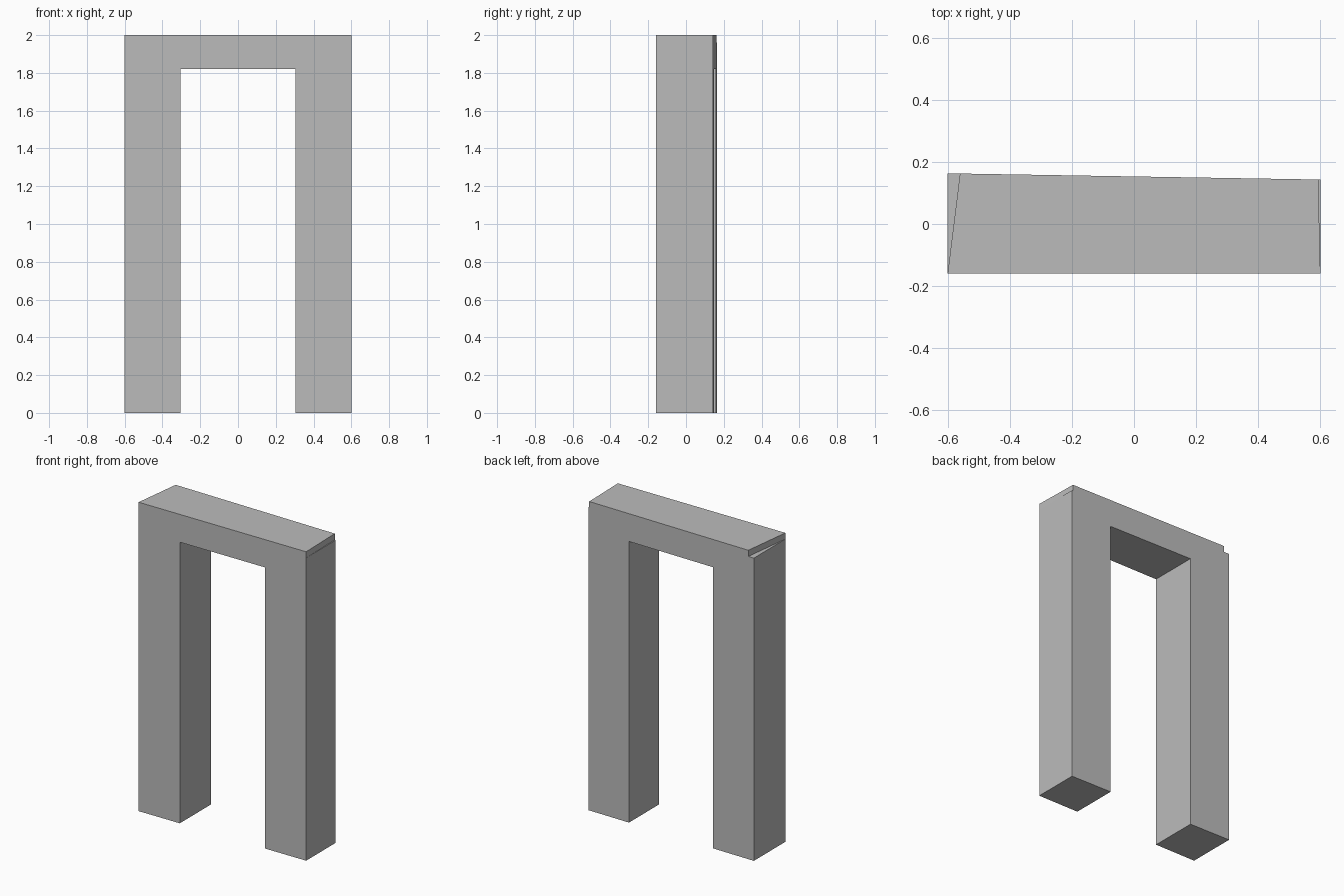
import bpy, bmesh

cube = bpy.data.objects.get("Cube")
if cube:
    bpy.data.objects.remove(cube, do_unlink=True)

stone = bpy.data.materials.new("plain grey")
stone.use_nodes = True
grey = (0.5, 0.5, 0.5, 1)
stone.diffuse_color = grey
stone.node_tree.nodes["Principled BSDF"].inputs["Base Color"].default_value = grey

FRONT = -0.16
STEP = 1.96


def back(x):
    """Depth of the slightly skewed back plane at x."""
    return 0.153 - 0.0167 * x


def prism(name, lower, upper):
    """Solid between two matching loops of points."""
    bm = bmesh.new()
    a = [bm.verts.new(p) for p in lower]
    b = [bm.verts.new(p) for p in upper]
    bm.faces.new(a)
    bm.faces.new(b)
    for i in range(len(a)):
        j = (i + 1) % len(a)
        bm.faces.new((a[i], a[j], b[j], b[i]))
    bmesh.ops.recalc_face_normals(bm, faces=bm.faces)
    mesh = bpy.data.meshes.new(name)
    bm.to_mesh(mesh)
    bm.free()
    mesh.materials.append(stone)
    obj = bpy.data.objects.new(name, mesh)
    bpy.context.collection.objects.link(obj)


# Two legs joined by a lintel, extruded from an arch profile
half = [(0.305, 1.82), (0.305, 0), (0.6, 0), (0.6, STEP)]
arch = half + [(-x, z) for x, z in reversed(half)]
prism("doorway_frame",
      [(x, FRONT, z) for x, z in arch],
      [(x, back(x), z) for x, z in arch])

# Thin cap with slanted ends, flush with the front and back
plan = [(-0.6, FRONT), (0.6, FRONT), (0.593, back(0.593)), (-0.56, back(-0.56))]
prism("top_cap",
      [(x, y, STEP) for x, y in plan],
      [(x, y, 2) for x, y in plan])
